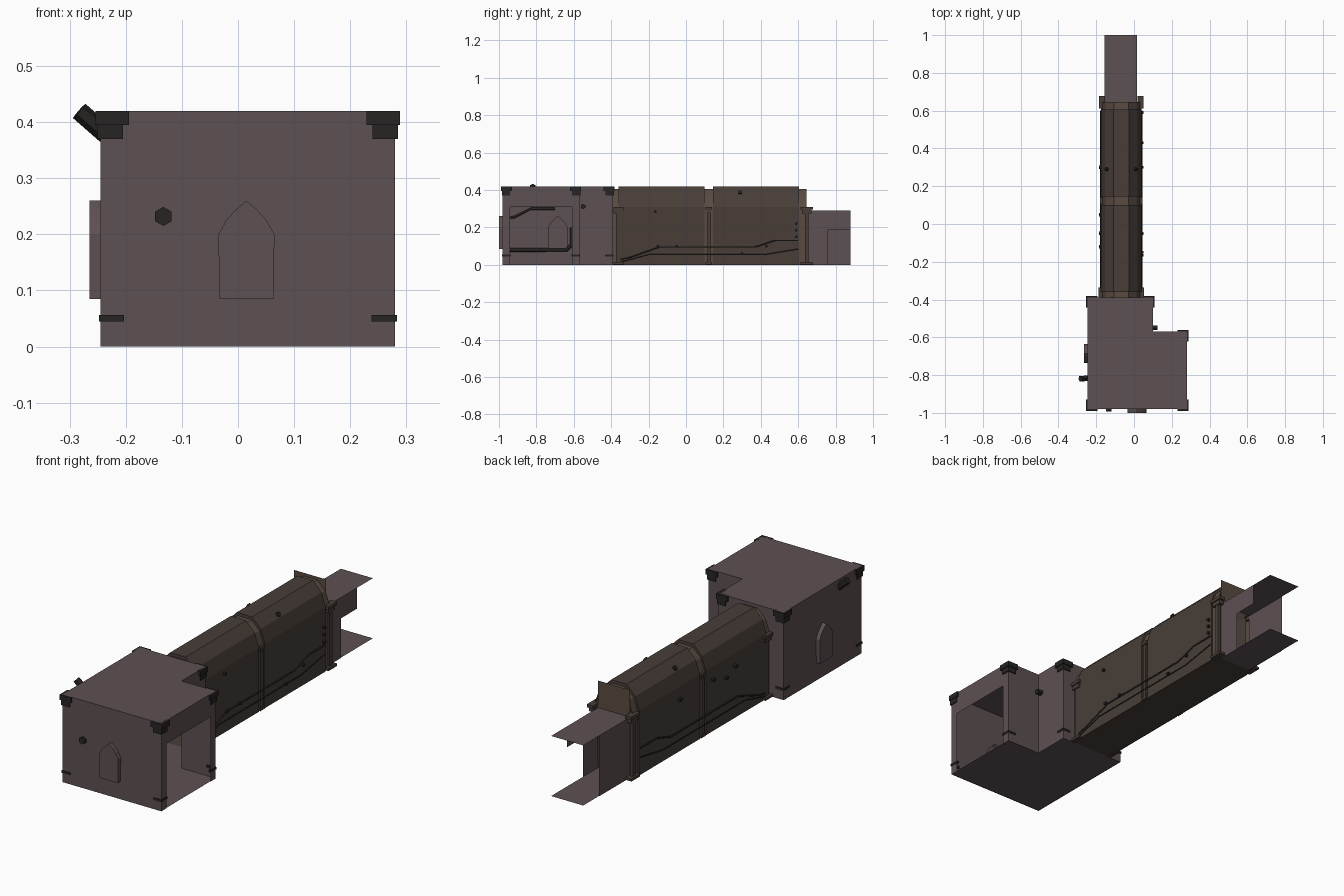
import bpy, bmesh, math
from mathutils import Vector

if "Cube" in bpy.data.objects:
    bpy.data.objects.remove(bpy.data.objects["Cube"])


def material(name, rgb):
    m = bpy.data.materials.new(name)
    m.diffuse_color = (*rgb, 1)
    m.use_nodes = True
    m.node_tree.nodes["Principled BSDF"].inputs["Base Color"].default_value = m.diffuse_color
    return m


PLASTER = material("plaster", (0.11, 0.08, 0.085))
STONE = material("stone", (0.065, 0.048, 0.04))
RIB = material("rib_stone", (0.10, 0.07, 0.055))
METAL = material("metal", (0.02, 0.018, 0.017))


def finish(name, bm, mat):
    me = bpy.data.meshes.new(name)
    bm.to_mesh(me)
    bm.free()
    me.materials.append(mat)
    ob = bpy.data.objects.new(name, me)
    bpy.context.collection.objects.link(ob)
    return ob


def sheet(name, loops, place, mat):
    """Flat panel from an outline and optional hole loops."""
    bm = bmesh.new()
    edges = []
    for loop in loops:
        vs = [bm.verts.new(place(u, v)) for u, v in loop]
        edges += [bm.edges.new((vs[i - 1], vs[i])) for i in range(len(vs))]
    bmesh.ops.triangle_fill(bm, edges=edges, use_beauty=True)
    return finish(name, bm, mat)


def loft(name, rings, mat, closed=False):
    """Skin of quads between equal-length rings of points."""
    bm = bmesh.new()
    rows = [[bm.verts.new(p) for p in r] for r in rings]
    n = len(rows[0])
    for a, b in zip(rows, rows[1:]):
        for i in range(n if closed else n - 1):
            j = (i + 1) % n
            bm.faces.new((a[i], a[j], b[j], b[i]))
    return finish(name, bm, mat)


def boxes(name, spans, mat):
    """One object from many (x0,x1,y0,y1,z0,z1) boxes."""
    bm = bmesh.new()
    for x0, x1, y0, y1, z0, z1 in spans:
        vs = bmesh.ops.create_cube(bm, size=1)["verts"]
        for v in vs:
            v.co = Vector(((x0 + x1) / 2 + v.co.x * (x1 - x0),
                           (y0 + y1) / 2 + v.co.y * (y1 - y0),
                           (z0 + z1) / 2 + v.co.z * (z1 - z0)))
    return finish(name, bm, mat)


def rod(name, a, b, r, mat=METAL, sides=6):
    """Capped prism between two points."""
    a, b = Vector(a), Vector(b)
    d = b - a
    bm = bmesh.new()
    bmesh.ops.create_cone(bm, cap_ends=True, segments=sides, radius1=r, radius2=r, depth=d.length)
    ob = finish(name, bm, mat)
    ob.data.transform(d.to_track_quat('Z', 'Y').to_matrix().to_4x4())
    ob.location = (a + b) / 2
    return ob


def pipe(name, pts, r):
    cu = bpy.data.curves.new(name, 'CURVE')
    cu.dimensions = '3D'
    cu.bevel_depth, cu.bevel_resolution, cu.use_fill_caps = r, 1, True
    sp = cu.splines.new('POLY')
    sp.points.add(len(pts) - 1)
    for p, q in zip(sp.points, pts):
        p.co = (*q, 1)
    cu.materials.append(METAL)
    ob = bpy.data.objects.new(name, cu)
    bpy.context.collection.objects.link(ob)
    bpy.ops.object.select_all(action='DESELECT')
    ob.select_set(True)
    bpy.context.view_layer.objects.active = ob
    bpy.ops.object.convert(target='MESH')


X0, X1, X2 = -0.245, 0.10, 0.28
Y0, Y1, Y2, H = -0.98, -0.57, -0.39, 0.42
CX = -0.0675


def rect(u0, u1, v0, v1):
    return [(u0, v0), (u1, v0), (u1, v1), (u0, v1)]


def arch(c):
    half = [(-.048, .085), (-.05, .2), (-.036, .225), (-.018, .245)]
    return [(c + u, v) for u, v in half] + [(c, .26)] + [(c - u, v) for u, v in reversed(half)]


def vault(hw, top):
    half = [(hw, 0), (hw, .31), (hw * .8, .31 + (top - .31) * .58), (hw * .38, top)]
    return [(CX + u, v) for u, v in half] + [(CX - u, v) for u, v in reversed(half)]


MAIN, RIBP = vault(.1075, .42), vault(.10, .405)

# Room shell: L-shaped floor and ceiling
plan = [(X0, Y0), (X2, Y0), (X2, Y1), (X1, Y1), (X1, Y2), (X0, Y2)]
for name, z in (("room_floor", .002), ("room_ceiling", H)):
    sheet(name, [plan], lambda u, v, z=z: (u, v, z), PLASTER)

# Room walls, with arched niches, a side opening and the corridor opening
sheet("front_wall", [rect(X0, X2, 0, H), arch(.015)], lambda u, v: (u, Y0, v), PLASTER)
sheet("left_wall", [rect(Y0, Y2, 0, H), arch(-.685)], lambda u, v: (X0, u, v), PLASTER)
sheet("inner_side_wall", [rect(Y1, Y2, 0, H)], lambda u, v: (X1, u, v), PLASTER)
sheet("inner_back_wall", [rect(X1, X2, 0, H)], lambda u, v: (u, Y1, v), PLASTER)
sheet("opening_wall", [[(Y0, 0), (-.94, 0), (-.94, .31), (-.61, .31), (-.61, 0), (Y1, 0), (Y1, H), (Y0, H)]],
      lambda u, v: (X2, u, v), PLASTER)
sheet("corridor_entry_wall", [[(X1, 0), (X1, H), (X0, H), (X0, 0)] + RIBP[::-1]],
      lambda u, v: (u, Y2, v), PLASTER)

# Niches standing out behind the walls
for name, c, put in (("front_niche", .015, lambda u, v, d: (u, Y0 - d, v)),
                     ("left_niche", -.685, lambda u, v, d: (X0 - d, u, v))):
    loft(name + "_sides", [[put(u, v, d) for u, v in arch(c)] for d in (0, .02)], PLASTER, True)
    sheet(name + "_back", [arch(c)], lambda u, v, put=put: put(u, v, .02), PLASTER)

# Corner brackets at ceiling and foot of each outer room corner
spans = []
for x, y, sx, sy in ((X0, Y0, 1, 1), (X2, Y0, -1, 1), (X2, Y1, -1, -1), (X1, Y2, -1, -1), (X0, Y2, 1, -1)):
    for z0, z1, out, arm in ((.395, H, .009, .06), (.37, .395, .005, .045), (.045, .056, .003, .045)):
        ox, oy = x - sx * out, y - sy * out
        for ex, ey in ((arm, out + .008), (out + .008, arm)):
            xs, ys = sorted((ox, ox + sx * ex)), sorted((oy, oy + sy * ey))
            spans.append((*xs, *ys, z0, z1))
boxes("corner_brackets", spans, METAL)

# Corridor: vaulted bays between recessed ribs
bays = [(-.36, .10), (.145, .605)]
for i, (a, b) in enumerate(bays):
    loft(f"corridor_bay_{i}", [[(u, y, v) for u, v in p] for y, p in
                               ((a, RIBP), (a, MAIN), (b, MAIN), (b, RIBP))], STONE)
for i, (a, b) in enumerate(((Y2, -.36), (.10, .145), (.605, .645))):
    loft(f"corridor_rib_{i}", [[(u, y, v) for u, v in RIBP] for y in (a, b)], RIB)
sheet("corridor_floor", [rect(CX - .1075, CX + .1075, Y2, .645)], lambda u, v: (u, v, .002), STONE)

# Rib capitals and feet on both sides
spans = []
for s in (-1, 1):
    for y0, y1, out in ((-.395, -.335, .12), (.105, .14, .112), (.612, .678, .118)):
        xs = sorted((CX + s * .085, CX + s * out))
        spans += [(*xs, y0, y1, .295, .31), (*xs, y0, y1, .002, .014)]
        xs = sorted((CX + s * .09, CX + s * (out - .006)))
        spans.append((*xs, y0 + .008, y1 - .008, .275, .295))
        xs = sorted((CX + s * .094, CX + s * .109))
        spans.append((*xs, (y0 + y1) / 2 - .01, (y0 + y1) / 2 + .01, .01, .28))
boxes("rib_capitals", spans, STONE)

# Far passage: floor, ceiling, full left wall, notched right wall, lintel, jambs
E0, E1, EZ = -.155, .015, .29
for name, z in (("passage_floor", .002), ("passage_ceiling", EZ)):
    sheet(name, [rect(E0, E1, .645, 1)], lambda u, v, z=z: (u, v, z), PLASTER)
sheet("passage_left_wall", [rect(.645, .88, 0, EZ)], lambda u, v: (E0, u, v), PLASTER)
sheet("passage_right_wall", [[(.645, 0), (.76, 0), (.76, .19), (.88, .19), (.88, EZ), (.645, EZ)]],
      lambda u, v: (E1, u, v), PLASTER)
sheet("passage_lintel", [rect(E0, E1, EZ, H)], lambda u, v: (u, .645, v), RIB)
for s, x in ((-1, E0), (1, E1)):
    sheet("passage_jamb", [rect(*sorted((x, CX + s * .1)), 0, .31)], lambda u, v: (u, .645, v), RIB)

# Pipes along both corridor walls and inside the room
for s in (-1, 1):
    x = CX + s * .108
    pipe("upper_wall_pipe", [(x, -.35, .03), (x, -.30, .04), (x, -.14, .096), (x, .37, .096),
                             (x, .475, .13), (x, .60, .13)], .004)
    pipe("lower_wall_pipe", [(x, -.35, .015), (x, -.20, .055), (x, .42, .055), (x, .60, .085)], .003)
pipe("room_low_pipe", [(-.228, -.97, .08), (-.228, -.64, .08), (-.228, -.61, .11), (-.228, -.61, .2)], .012)
pipe("room_high_pipe", [(-.232, -.97, .25), (-.232, -.92, .255), (-.232, -.83, .30), (-.232, -.70, .30)], .007)

# Lamp stub through the left wall, and hex fittings on the walls
rod("slanted_stub", (-.235, -.815, .378), (-.283, -.82, .420), .017)
rod("front_fitting", (-.133, -.97, .232), (-.133, -.993, .232), .017)
rod("side_fitting", (.09, -.55, .312), (.125, -.55, .312), .014)

# Small bolts on the corridor walls and vault
for y, z in ((.59, .15), (.59, .185), (.59, .22), (-.165, .285), (.43, .10), (-.05, .10), (-.15, .10), (.30, .06)):
    rod("right_bolt", (CX + .10, y, z), (CX + .119, y, z), .008)
for y, z in ((.30, .25), (.05, .25), (-.05, .22), (-.12, .25)):
    rod("left_bolt", (CX - .10, y, z), (CX - .119, y, z), .011)
for s in (-1, 1):
    rod("vault_bolt", (CX + s * .06, .29, .375), (CX + s * .083, .29, .39), .011)
